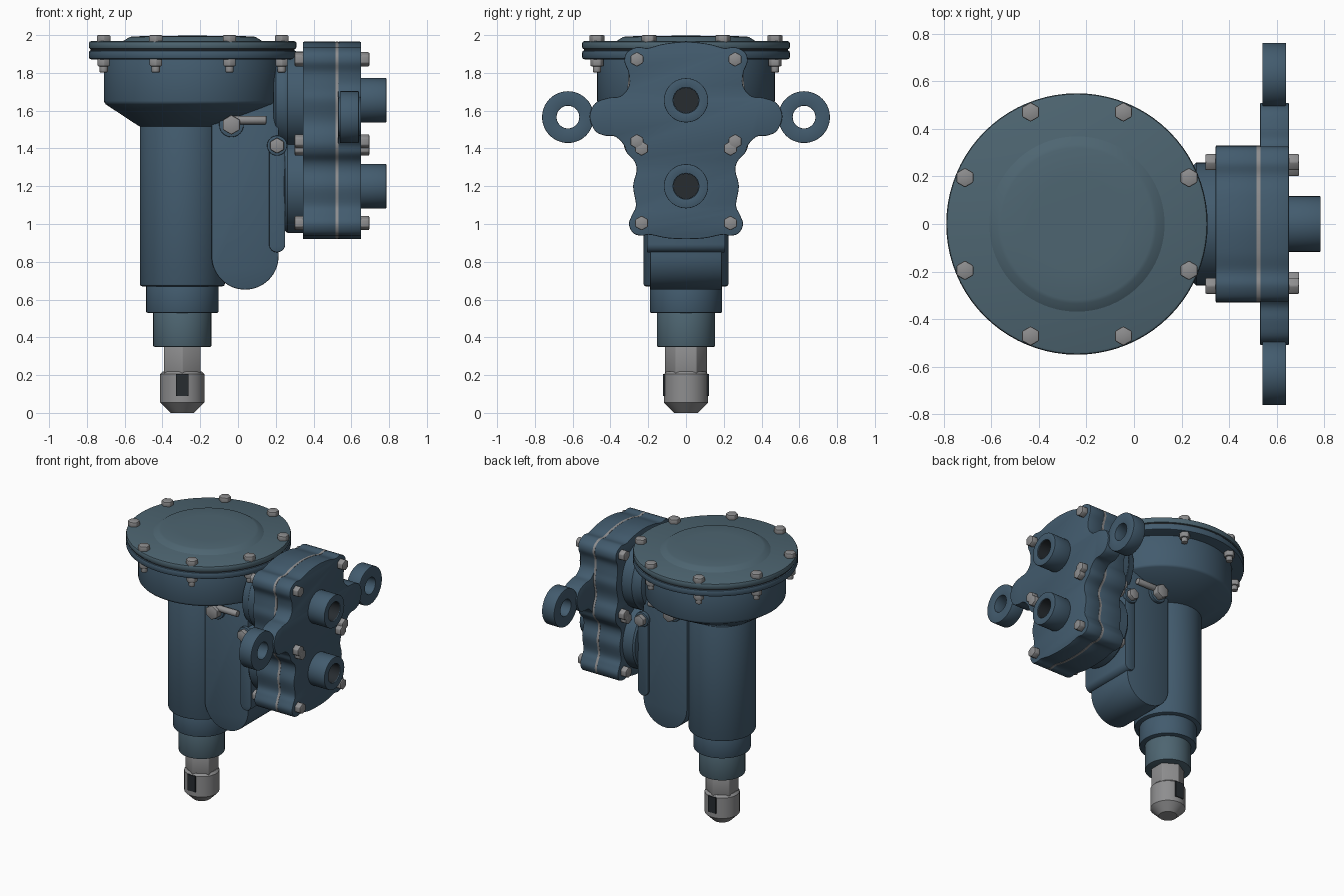
import bpy, bmesh
from math import sin, cos, pi

if "Cube" in bpy.data.objects:
    bpy.data.objects.remove(bpy.data.objects["Cube"])


def material(name, rgb):
    m = bpy.data.materials.new(name)
    m.diffuse_color = (*rgb, 1)
    m.use_nodes = True
    m.node_tree.nodes["Principled BSDF"].inputs["Base Color"].default_value = m.diffuse_color
    return m


BLUE = material("blue_paint", (0.055, 0.105, 0.155))
PALE = material("pale_blue_metal", (0.075, 0.13, 0.165))
STEEL = material("steel", (0.27, 0.27, 0.275))
DARK = material("dark_opening", (0.02, 0.025, 0.03))

AXES = {'x': lambda a, b, h: (h, a, b),
        'y': lambda a, b, h: (a, h, b),
        'z': lambda a, b, h: (a, b, h)}


def finish(bm, name, mat, bevel=0):
    bmesh.ops.remove_doubles(bm, verts=bm.verts, dist=1e-5)
    bmesh.ops.recalc_face_normals(bm, faces=bm.faces)
    if bevel:
        edges = [e for e in bm.edges if len(e.link_faces) == 2 and e.calc_face_angle() > 0.55]
        bmesh.ops.bevel(bm, geom=edges, offset=bevel, segments=2, profile=0.5, affect='EDGES')
    me = bpy.data.meshes.new(name)
    bm.to_mesh(me)
    bm.free()
    me.materials.append(mat)
    ob = bpy.data.objects.new(name, me)
    bpy.context.collection.objects.link(ob)
    return ob


def lathe(name, profile, center, axis='z', n=64, mat=BLUE, bevel=0, closed=False, turn=0):
    """Profile of (radius, height[, sideways shift]); radius 0 is welded to a point."""
    bm = bmesh.new()
    rings = []
    for p in profile:
        r, h, s = (*p, 0)[:3]
        rings.append([bm.verts.new(AXES[axis](center[0] + s + r * cos(turn + 2 * pi * i / n),
                                              center[1] + r * sin(turn + 2 * pi * i / n), h))
                      for i in range(n)])
    pairs = list(zip(rings, rings[1:])) + ([(rings[-1], rings[0])] if closed else [])
    for lo, hi in pairs:
        for i in range(n):
            j = (i + 1) % n
            bm.faces.new((lo[i], lo[j], hi[j], hi[i]))
    if not closed:
        for ring, p in ((rings[0], profile[0]), (rings[-1], profile[-1])):
            if p[0] > 0:
                bm.faces.new(ring)
    return finish(bm, name, mat, bevel)


def prism(name, outline, axis, h0, h1, mat=BLUE, bevel=0):
    bm = bmesh.new()
    lo = [bm.verts.new(AXES[axis](a, b, h0)) for a, b in outline]
    hi = [bm.verts.new(AXES[axis](a, b, h1)) for a, b in outline]
    for i in range(len(lo)):
        j = (i + 1) % len(lo)
        bm.faces.new((lo[i], lo[j], hi[j], hi[i]))
    bm.faces.new(lo)
    bm.faces.new(hi)
    return finish(bm, name, mat, bevel)


def smooth_loop(half, steps=5):
    """Mirror a half outline and round it with a closed Catmull-Rom curve."""
    pts = half + [(-a, b) for a, b in reversed(half[1:-1])]
    n, out = len(pts), []
    for i in range(n):
        p = [pts[(i + k - 1) % n] for k in range(4)]
        for s in range(steps):
            t = s / steps
            out.append(tuple(0.5 * (2 * p[1][c] + (p[2][c] - p[0][c]) * t
                             + (2 * p[0][c] - 5 * p[1][c] + 4 * p[2][c] - p[3][c]) * t * t
                             + (3 * p[1][c] - p[0][c] - 3 * p[2][c] + p[3][c]) * t ** 3)
                             for c in (0, 1)))
    return out


def arc(ca, cb, r, a0, a1, n=20):
    return [(ca + r * cos(a0 + (a1 - a0) * i / n), cb + r * sin(a0 + (a1 - a0) * i / n))
            for i in range(n + 1)]


def hexagon(name, center, r, axis, h0, h1, turn=pi / 6, bevel=0.006):
    return lathe(name, [(r, h0), (r, h1)], center, axis, 6, STEEL, bevel, turn=turn)


COL, CAP = (-0.295, 0), (-0.24, 0)

# Column with its stepped lower collars
lathe("column", [(0.225, 0.67), (0.225, 1.55)], COL, bevel=0.012)
lathe("upper_collar", [(0.191, 0.53), (0.191, 0.68)], COL, bevel=0.006)
lathe("lower_collar", [(0.154, 0.35), (0.154, 0.54)], COL, mat=PALE, bevel=0.006)

# Nozzle: hex neck, tip and two side openings
hexagon("nozzle_neck", COL, 0.112, 'z', 0.2, 0.36)
lathe("nozzle_tip", [(0.062, 0), (0.117, 0.055), (0.117, 0.205), (0.102, 0.22)], COL, mat=STEEL)
for s in (-1, 1):
    prism("nozzle_opening", [(-0.327, 0.09), (-0.263, 0.09), (-0.263, 0.207), (-0.327, 0.207)],
          'y', s * 0.09, s * 0.122, DARK)

# Bowl, lid flanges and raised cap
lathe("bowl", [(0.225, 1.515, -0.055), (0.47, 1.64), (0.47, 1.88)], CAP, n=80, bevel=0.012)
lathe("lower_flange", [(0.55, 1.872), (0.55, 1.919)], CAP, n=80, bevel=0.012)
lathe("flange_gasket", [(0.54, 1.915), (0.54, 1.93)], CAP, n=80, mat=DARK)
lathe("lid", [(0.55, 1.925), (0.55, 1.968)], CAP, n=80, mat=PALE, bevel=0.012)
lathe("lid_cap", [(0.372, 1.966), (0.335, 1.989), (0.32, 1.993), (0.2, 1.996), (0, 1.997)],
      CAP, n=80, mat=PALE)
for k in range(8):
    a = pi / 8 + k * pi / 4
    c = (CAP[0] + 0.51 * cos(a), 0.51 * sin(a))
    hexagon("lid_bolt_head", c, 0.041, 'z', 1.96, 2.0)
    hexagon("lid_bolt_nut", c, 0.037, 'z', 1.835, 1.876)
    lathe("lid_bolt_end", [(0.022, 1.803), (0.022, 1.84)], c, n=16, mat=STEEL, bevel=0.004)

# Round-bottomed bracket and the rounded connector next to the pump
prism("bracket", arc(0.0375, 0.83, 0.1775, pi, 2 * pi, 32) + [(0.215, 1.66), (-0.14, 1.66)],
      'y', -0.19, 0.19, bevel=0.006)
prism("connector", arc(0.207, 0.893, 0.043, pi, 2 * pi) + arc(0.207, 1.415, 0.043, 0, pi),
      'y', -0.207, 0.207, bevel=0.005)

# Bracket side bolts and rods
for s in (-1, 1):
    lathe("bracket_washer", [(0.065, s * 0.185), (0.065, s * 0.212)], (-0.035, 1.525), 'y', 32, BLUE, 0.004)
    hexagon("bracket_bolt", (-0.035, 1.525), 0.052, 'y', s * 0.2, s * 0.26)
    lathe("connector_washer", [(0.053, s * 0.195), (0.053, s * 0.222)], (0.207, 1.415), 'y', 32, BLUE, 0.004)
    hexagon("connector_bolt", (0.207, 1.415), 0.042, 'y', s * 0.21, s * 0.255)
    lathe("bracket_rod", [(0.022, -0.03), (0.022, 0.15)], (s * 0.215, 1.55), 'x', 20, STEEL, 0.004)

# Pump outlines, right half from top to bottom
top = [(0, 1.965), (0.12, 1.953), (0.2, 1.932), (0.26, 1.936), (0.313, 1.908), (0.326, 1.86), (0.304, 1.8)]
ear = [(0.303, 1.73), (0.345, 1.678), (0.41, 1.668), (0.48, 1.64), (0.51, 1.57), (0.483, 1.495),
       (0.43, 1.468), (0.375, 1.463)]
plain = [(0.31, 1.72), (0.32, 1.655), (0.303, 1.57), (0.305, 1.52), (0.325, 1.47)]
low = [(0.33, 1.42), (0.312, 1.375), (0.272, 1.33), (0.262, 1.28), (0.28, 1.2), (0.265, 1.1),
       (0.285, 1.05), (0.302, 1.0), (0.28, 0.952), (0.235, 0.938), (0.19, 0.943), (0.1, 0.925), (0, 0.92)]

# Pump housing, gasket and front cover
prism("pump_housing", smooth_loop(top + plain + low), 'x', 0.343, 0.519, bevel=0.006)
prism("pump_gasket", smooth_loop(top + plain + low), 'x', 0.515, 0.532, STEEL)
prism("pump_cover", smooth_loop(top + ear + low), 'x', 0.53, 0.652, bevel=0.006)

# Rear bosses and ports
for label, z, r, r2 in (("upper", 1.655, 0.258, 0.21), ("lower", 1.2, 0.247, 0.135)):
    lathe(label + "_boss", [(r2, 0.187), (r2 + 0.025, 0.2), (r2 + 0.035, 0.235),
                            (r - 0.01, 0.25), (r, 0.262), (r, 0.35)], (0, z), 'x')
    lathe(label + "_port", [(0.117, 0.64), (0.117, 0.785), (0.068, 0.785), (0.068, 0.64)],
          (0, z), 'x', 48, closed=True, bevel=0.003)
    lathe(label + "_port_bore", [(0, 0.665), (0.067, 0.665), (0.067, 0.78)], (0, z), 'x', 48,
          DARK).data.polygons[-1].hide = False
    # open the bore mouth to keep the port hollow
    me = bpy.data.objects[label + "_port_bore"].data
    bm = bmesh.new()
    bm.from_mesh(me)
    bmesh.ops.delete(bm, geom=[f for f in bm.faces if f.calc_center_median().x > 0.77], context='FACES')
    bmesh.ops.reverse_faces(bm, faces=bm.faces)
    bm.to_mesh(me)
    bm.free()

# Lifting rings and pump bolts on both sides
for s in (-1, 1):
    lathe("lifting_ring", [(0.137, 0.54), (0.137, 0.64), (0.06, 0.64), (0.06, 0.54)],
          (s * 0.625, 1.566), 'x', 48, closed=True, bevel=0.004)
    for y, z in ((0.26, 1.872), (0.26, 1.437), (0.235, 1.4), (0.235, 1.005)):
        hexagon("pump_bolt_head", (s * y, z), 0.039, 'x', 0.645, 0.695)
        hexagon("pump_bolt_nut", (s * y, z), 0.039, 'x', 0.3, 0.35)

# Smooth shading with sharp corners kept
bpy.ops.object.select_all(action='SELECT')
bpy.context.view_layer.objects.active = bpy.data.objects["column"]
bpy.ops.object.shade_smooth_by_angle(angle=0.6)
